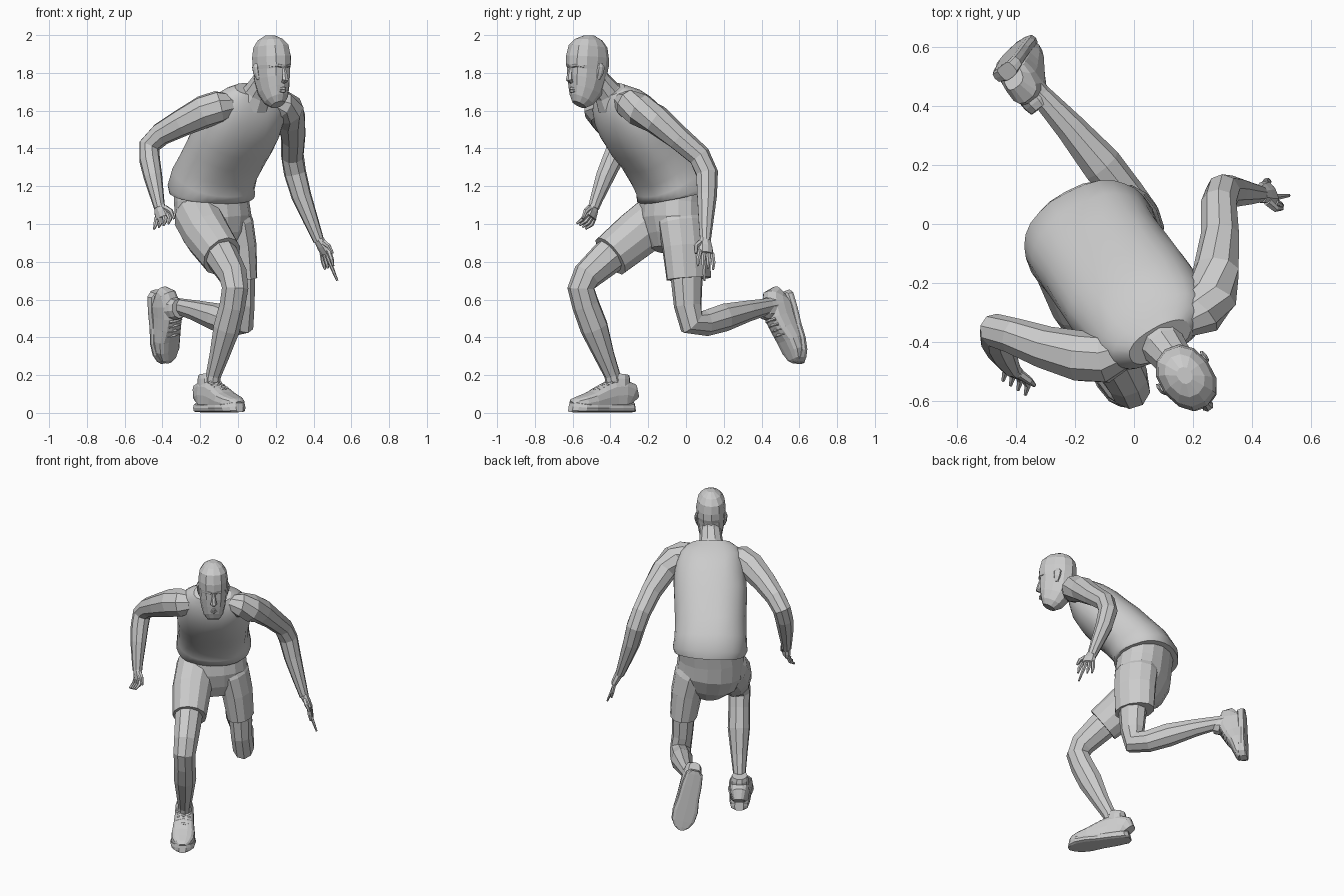
import bpy, bmesh, math, random
from mathutils import Vector, Matrix

random.seed(4)
SIDE = Vector((0.88, 0.47, 0))      # towards the figure's left


def loft(name, rows, side=SIDE, n=9, power=1.0, smooth=False, mat=None, jitter=0.0):
    """Skin elliptical rings (x, y, z, half width, half depth) along a path."""
    bm = bmesh.new()
    pts = [Vector(r[:3]) for r in rows]
    rings = []
    for i, r in enumerate(rows):
        t = (pts[min(i + 1, len(pts) - 1)] - pts[max(i - 1, 0)]).normalized()
        s = Vector(side)
        s = (s - t * s.dot(t)).normalized()
        u = t.cross(s)
        ring = []
        for k in range(n):
            a = 2 * math.pi * k / n
            c, d = math.cos(a), math.sin(a)
            c = math.copysign(abs(c) ** power, c)
            d = math.copysign(abs(d) ** power, d)
            j = 1 + random.uniform(-jitter, jitter)
            ring.append(bm.verts.new(pts[i] + (s * (r[3] * c) + u * (r[-1] * d)) * j))
        rings.append(ring)
    for A, B in zip(rings, rings[1:]):
        for k in range(n):
            bm.faces.new((A[k], A[(k + 1) % n], B[(k + 1) % n], B[k]))
    bm.faces.new(rings[0])
    bm.faces.new(rings[-1])
    bmesh.ops.recalc_face_normals(bm, faces=bm.faces)
    if mat:
        bm.transform(mat)
    me = bpy.data.meshes.new(name)
    bm.to_mesh(me)
    bm.free()
    for p in me.polygons:
        p.use_smooth = smooth and len(p.vertices) == 4
    ob = bpy.data.objects.new(name, me)
    bpy.context.collection.objects.link(ob)
    return ob


# Sleeveless shirt, leaning forward
loft("shirt", [
    (-.145, -.05, 1.15, .222, .185), (-.143, -.055, 1.175, .232, .195),
    (-.13, -.08, 1.24, .225, .185), (-.10, -.125, 1.31, .22, .175),
    (-.06, -.18, 1.39, .222, .17), (-.02, -.235, 1.46, .225, .168),
    (.02, -.285, 1.53, .222, .162), (.048, -.33, 1.595, .212, .145),
    (.066, -.365, 1.65, .195, .115), (.078, -.385, 1.685, .165, .085),
    (.088, -.40, 1.712, .115, .06)], n=28, power=.86, smooth=True, jitter=.012)

# Shorts: hips and two leg sleeves
loft("shorts_hips", [
    (-.14, -.055, 1.22, .20, .165), (-.14, -.07, 1.12, .205, .165),
    (-.13, -.075, 1.02, .21, .165), (-.115, -.08, .93, .18, .135),
    (-.10, -.09, .86, .10, .09)], n=16, power=.95)
loft("shorts_left", [
    (-.07, -.035, 1.10, .09, .12), (-.03, -.015, 1.0, .105, .14),
    (-.008, 0, .88, .098, .135), (.008, .015, .71, .084, .128)], SIDE, 12)
loft("shorts_right", [
    (-.225, -.07, 1.10, .10, .12), (-.215, -.14, 1.04, .125, .135),
    (-.165, -.26, .945, .122, .132), (-.085, -.40, .83, .105, .12)], SIDE, 12)

# Legs
loft("left_leg", [
    (.005, 0, .85, .08, .09), (.015, .005, .70, .072, .088), (.02, .01, .57, .066, .077),
    (.02, .03, .48, .066, .077), (-.03, .10, .475, .066, .07), (-.11, .20, .505, .07, .075),
    (-.22, .33, .54, .052, .056), (-.32, .44, .565, .038, .043),
    (-.37, .495, .575, .04, .045)])
loft("right_leg", [
    (-.15, -.30, .92, .09, .10), (-.08, -.42, .82, .085, .095), (-.025, -.525, .725, .076, .08),
    (-.015, -.555, .66, .07, .074), (-.03, -.53, .57, .067, .075), (-.06, -.485, .45, .07, .077),
    (-.10, -.43, .30, .052, .055), (-.13, -.39, .20, .04, .044), (-.145, -.37, .1, .04, .044)])

# Arms
loft("left_arm", [
    (.17, -.34, 1.65, .05), (.225, -.305, 1.635, .08), (.262, -.25, 1.605, .088),
    (.28, -.16, 1.555, .08), (.292, -.04, 1.455, .066), (.288, .07, 1.36, .061),
    (.302, .11, 1.27, .06), (.335, .11, 1.15, .054), (.385, .105, 1.02, .041),
    (.428, .102, .91, .029)], (0, 1, 0))
loft("right_arm", [
    (-.03, -.43, 1.63, .06), (-.10, -.455, 1.62, .088), (-.18, -.45, 1.595, .088),
    (-.30, -.42, 1.535, .074), (-.41, -.38, 1.475, .062), (-.47, -.362, 1.415, .058),
    (-.468, -.39, 1.34, .056), (-.45, -.43, 1.25, .05), (-.425, -.475, 1.13, .035),
    (-.415, -.49, 1.085, .03)], (-.06, -.14, .04))


# Hands: palm, four fingers, thumb
def hand(name, wrist, down, across, size, longest=0):
    w, d, a = Vector(wrist), Vector(down).normalized(), Vector(across).normalized()
    palm = w + d * size * .5
    loft(name + "_palm", [(*w, .03, .026), (*(w + d * size * .25), .042, .024),
                          (*palm, .045, .02)], a, 8)
    curl = d.cross(a)
    for k in range(4):
        off = (k - 1.5) * .024
        p0 = palm + a * off - d * .01
        p1 = p0 + d * size * .28 + a * off * .3 + curl * .012
        p2 = p1 + d * (size * .22 + (longest if k == 2 else 0)) + curl * (.03 - longest * .25)
        loft(f"{name}_finger_{k + 1}", [(*p0, .013, .013), (*p1, .012, .012),
                                        (*p2, .006, .006)], a, 6)
    b = w + d * size * .15 + a * .03
    loft(name + "_thumb", [(*b, .016, .016), (*(b + a * .03 + d * .03), .013, .013),
                           (*(b + a * .035 + d * .075), .007, .007)], curl, 6)


hand("left_hand", (.428, .10, .92), (.5, .1, -1), (.45, -.85, .2), .17, .08)
hand("right_hand", (-.417, -.488, 1.095), (.3, -.3, -1), (.8, -.5, .3), .13)


# Shoes, built along local x with the sole on z = 0
def shoe(name, origin, toe, up):
    x = Vector(toe).normalized()
    z = Vector(up)
    z = (z - x * z.dot(x)).normalized()
    m = Matrix((x, z.cross(x), z)).transposed().to_4x4()
    m.translation = Vector(origin)
    upper = [(-.088, .036, .10), (-.07, .052, .15), (-.03, .06, .165), (.03, .062, .16),
             (.09, .066, .135), (.16, .074, .10), (.22, .07, .08), (.262, .05, .066),
             (.28, .025, .05)]
    loft(name + "_upper", [(px, 0, .012 + h / 2, w, h / 2) for px, w, h in upper],
         (0, 1, 0), 14, .68, mat=m)
    sole = [(-.098, .028, .028), (-.078, .054, .024), (0, .064, .022), (.09, .068, .022),
            (.17, .08, .022), (.235, .073, .024), (.272, .05, .028), (.29, .022, .032)]
    loft(name + "_sole", [(px, 0, h + .003, w, h) for px, w, h in sole],
         (0, 1, 0), 12, .5, mat=m)
    loft(name + "_collar", [(-.01, 0, .11, .058, .062), (-.015, 0, .18, .055, .06),
                            (-.018, 0, .205, .048, .052)], (0, 1, 0), 10, mat=m)
    for k in range(4):      # laces
        lx, lz = .05 + k * .028, .168 - k * .013
        loft(f"{name}_lace_{k + 1}", [(lx, -.04, lz - .012, .009), (lx, 0, lz, .009),
                                      (lx, .04, lz - .012, .009)], (1, 0, 0), 5, mat=m)


shoe("right_shoe", (-.15, -.365, 0), (.54, -.84, 0), (0, 0, 1))
shoe("left_shoe", (-.437, .562, .55), (.13, .2, -.96), (.62, -.78, -.05))

# Neck and head, turned a little further to the figure's left
HF, HS = Vector((.6, -.8, 0)), Vector((.8, .6, 0))
C = Vector((.178, -.522, 0))


def at(f, s, z):
    return tuple(C + HF * f + HS * s + Vector((0, 0, z)))


loft("neck", [(.08, -.385, 1.65, .10), (.105, -.42, 1.70, .074), (.14, -.465, 1.76, .064),
              (.16, -.495, 1.82, .06)], HS, 10)
loft("head", [(*at(f, 0, z), a, b) for z, f, a, b in (
    (1.632, .055, .036, .04), (1.66, .04, .06, .07), (1.71, .018, .076, .096),
    (1.77, .004, .085, .112), (1.82, 0, .088, .114), (1.84, 0, .09, .12), (1.885, -.002, .092, .12),
    (1.94, -.006, .084, .108), (1.975, -.01, .06, .078), (1.997, -.01, .025, .03))],
     HS, 12, .92, jitter=.02)
loft("nose", [(*at(.106, 0, 1.83), .01, .01), (*at(.117, 0, 1.79), .014, .014),
              (*at(.122, 0, 1.765), .021, .016), (*at(.105, 0, 1.75), .014, .008)], HS, 6)
for i, z in enumerate((1.704, 1.717)):
    loft(("lower_lip", "upper_lip")[i], [(*at(.088, -.03, z), .005), (*at(.108, 0, z), .01),
                                         (*at(.088, .03, z), .005)], (0, 0, 1), 6)
for sg, nm in ((1, "left"), (-1, "right")):
    loft(nm + "_ear", [(*at(-.01, sg * .08, 1.765), .008, .012),
                       (*at(-.018, sg * .09, 1.80), .01, .022),
                       (*at(-.022, sg * .093, 1.83), .009, .024),
                       (*at(-.02, sg * .088, 1.85), .006, .012)], HS, 7)
    loft(nm + "_brow", [(*at(.11, sg * .014, 1.836), .009), (*at(.101, sg * .04, 1.842), .01),
                        (*at(.07, sg * .066, 1.834), .007)], (0, 0, 1), 6)
